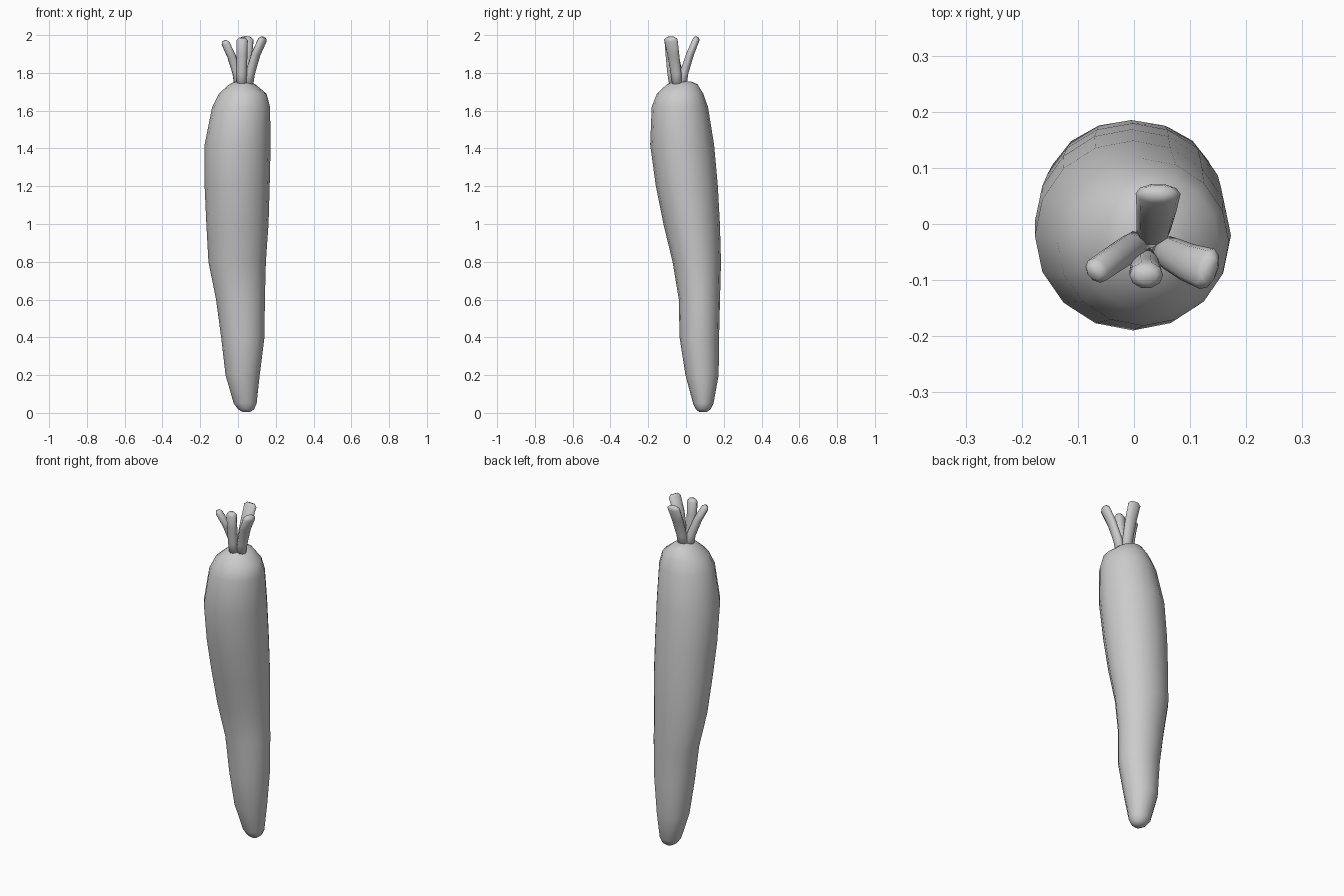
import bpy, bmesh, math
from mathutils import Vector


def loft(name, rings, sides, phase=0.0):
    """Skin a tube through rings (centre, axis_u, axis_v) and cap both ends."""
    bm = bmesh.new()
    loops = []
    for c, u, v in rings:
        loop = []
        for i in range(sides):
            a = 2 * math.pi * (i + phase) / sides
            loop.append(bm.verts.new(c + u * math.cos(a) + v * math.sin(a)))
        loops.append(loop)
    for a, b in zip(loops, loops[1:]):
        for i in range(sides):
            j = (i + 1) % sides
            bm.faces.new((a[i], a[j], b[j], b[i]))
    bm.faces.new(loops[0][::-1])
    bm.faces.new(loops[-1])
    bmesh.ops.recalc_face_normals(bm, faces=bm.faces)
    me = bpy.data.meshes.new(name)
    bm.to_mesh(me)
    bm.free()
    for p in me.polygons:
        p.use_smooth = True
    ob = bpy.data.objects.new(name, me)
    bpy.context.collection.objects.link(ob)
    return ob


# Root: z, left x, right x, front y, back y
profile = [
    (0.005, 0.025, 0.065, 0.070, 0.110),
    (0.02, 0.000, 0.085, 0.052, 0.130),
    (0.05, -0.022, 0.098, 0.038, 0.145),
    (0.20, -0.065, 0.114, -0.002, 0.172),
    (0.40, -0.088, 0.139, -0.033, 0.174),
    (0.60, -0.115, 0.141, -0.037, 0.179),
    (0.80, -0.155, 0.146, -0.070, 0.184),
    (1.00, -0.166, 0.160, -0.118, 0.178),
    (1.20, -0.175, 0.166, -0.158, 0.167),
    (1.42, -0.175, 0.171, -0.188, 0.147),
    (1.62, -0.135, 0.168, -0.180, 0.115),
    (1.69, -0.100, 0.150, -0.153, 0.090),
    (1.74, -0.045, 0.090, -0.100, 0.060),
    (1.755, -0.015, 0.055, -0.065, 0.025),
]
rings = [(Vector(((l + r) / 2, (f + b) / 2, z)),
          Vector(((r - l) / 2 * 1.01, 0, 0)), Vector((0, (b - f) / 2 * 1.01, 0)))
         for z, l, r, f, b in profile]
loft("carrot_root", rings, 16)


# Stalks: path points, tangential half width, radial half width at the tip
def stalk(name, path, wide, thin, spread):
    pts = [Vector(p) for p in path]
    d = Vector((math.cos(spread), math.sin(spread), 0))
    t = Vector((-d.y, d.x, 0))
    out = []
    n = len(pts)
    for i, p in enumerate(pts):
        tan = (pts[min(i + 1, n - 1)] - pts[max(i - 1, 0)]).normalized()
        side = (t - tan * t.dot(tan)).normalized()
        f = i / (n - 1)
        w = 0.026 + (wide - 0.026) * f
        h = 0.026 + (thin - 0.026) * f
        out.append((p, side * w, tan.cross(side) * h))
    # Rounded tip
    c, u, v = out[-1]
    out.append((c + tan * 0.014, u * 0.6, v * 0.6))
    loft(name, out, 10)


stalk("stalk_left", [(0.008, -0.035, 1.71), (-0.005, -0.042, 1.80),
                     (-0.035, -0.062, 1.89), (-0.066, -0.083, 1.957)],
      0.024, 0.020, math.radians(225))
stalk("stalk_back", [(0.032, -0.025, 1.71), (0.035, -0.010, 1.80),
                     (0.040, 0.022, 1.90), (0.043, 0.054, 1.977)],
      0.040, 0.019, math.radians(90))
stalk("stalk_right", [(0.050, -0.045, 1.71), (0.065, -0.053, 1.80),
                      (0.095, -0.068, 1.90), (0.130, -0.080, 1.975)],
      0.038, 0.022, math.radians(-20))
stalk("stalk_front", [(0.020, -0.060, 1.71), (0.020, -0.075, 1.80),
                      (0.021, -0.085, 1.90), (0.022, -0.091, 1.972)],
      0.030, 0.024, math.radians(-90))
